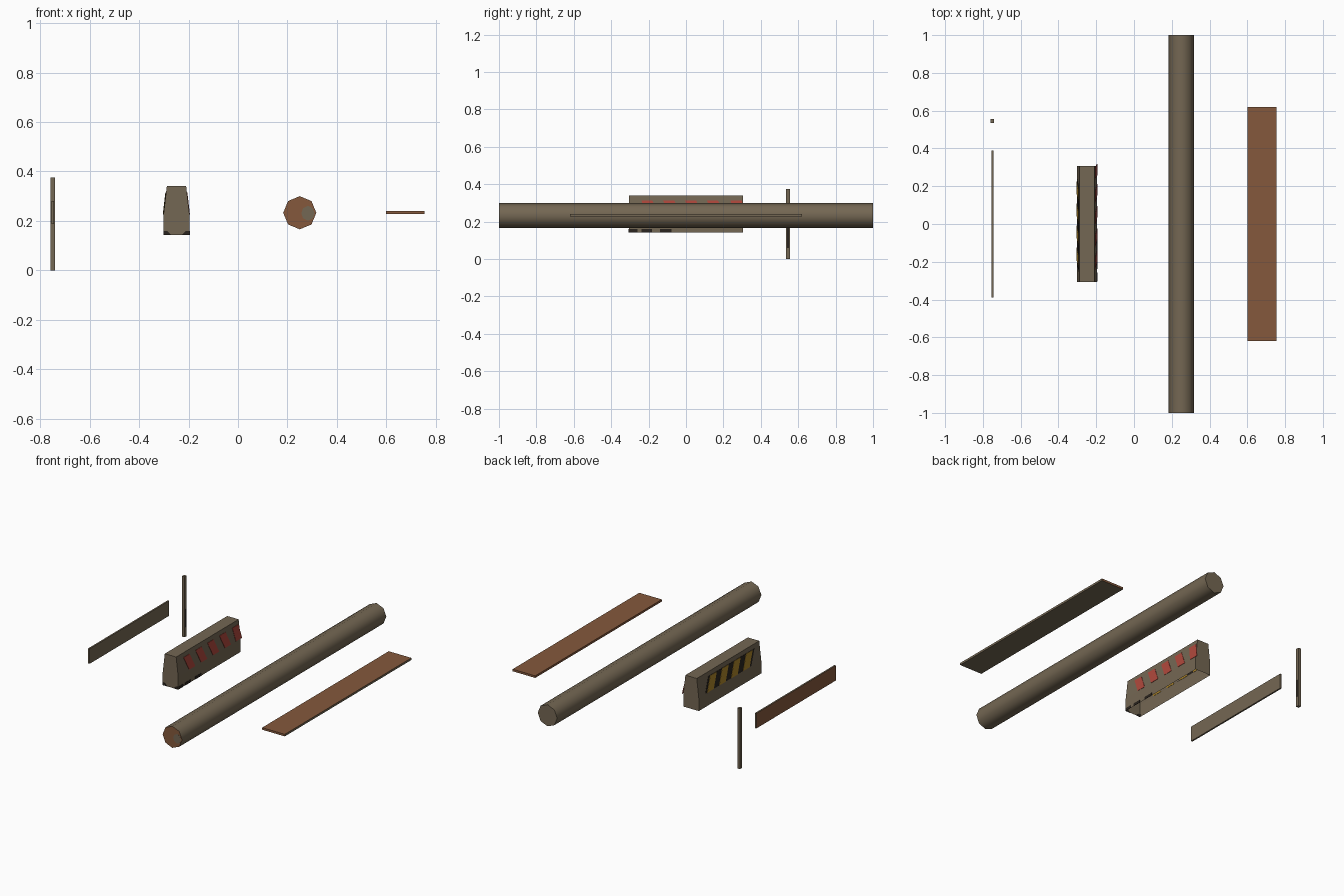
import bpy, bmesh, math
from mathutils import Vector, Matrix

if "Cube" in bpy.data.objects:
    bpy.data.objects.remove(bpy.data.objects["Cube"])


def material(name, r, g, b):
    def lin(c):
        c /= 255
        return c / 12.92 if c < 0.04045 else ((c + 0.055) / 1.055) ** 2.4
    m = bpy.data.materials.new(name)
    m.diffuse_color = (lin(r), lin(g), lin(b), 1)
    m.use_nodes = True
    m.node_tree.nodes["Principled BSDF"].inputs["Base Color"].default_value = m.diffuse_color
    return m


TAN = material("weathered_tan", 116, 103, 83)
RUST = material("rust_brown", 133, 89, 60)
RED = material("faded_red", 176, 72, 60)
YELLOW = material("warning_yellow", 172, 132, 42)
BLACK = material("soot_black", 42, 36, 30)


def finish(name, bm, mats, rule=None):
    """Turn a bmesh into an object; rule(normal) gives the material index."""
    bmesh.ops.recalc_face_normals(bm, faces=bm.faces)
    bm.normal_update()
    if rule:
        for f in bm.faces:
            f.material_index = rule(f.normal)
    me = bpy.data.meshes.new(name)
    bm.to_mesh(me)
    bm.free()
    for m in mats:
        me.materials.append(m)
    ob = bpy.data.objects.new(name, me)
    bpy.context.collection.objects.link(ob)
    return ob


def box(name, lo, hi, mats, rule=None):
    lo, hi = Vector(lo), Vector(hi)
    bm = bmesh.new()
    bmesh.ops.create_cube(bm, size=1, matrix=Matrix.Translation((lo + hi) / 2)
                          @ Matrix.Diagonal((*(hi - lo), 1)))
    return finish(name, bm, mats, rule)


def plate(name, corners, push, mat, inward=0.0):
    """Thin painted plate: corners pushed outwards (and inwards) along push."""
    bm = bmesh.new()
    push = Vector(push)
    a = [bm.verts.new(Vector(c) - push.normalized() * inward) for c in corners]
    b = [bm.verts.new(Vector(c) + push) for c in corners]
    n = len(a)
    bm.faces.new(a)
    bm.faces.new(b)
    for i in range(n):
        bm.faces.new((a[i], a[(i + 1) % n], b[(i + 1) % n], b[i]))
    return finish(name, bm, [mat])


# Upright post with a dark stain
box("post", (-0.759, 0.535, 0), (-0.741, 0.555, 0.375), [TAN])
plate("post_stain", [(-0.741, 0.539, 0.06), (-0.741, 0.551, 0.06),
                     (-0.741, 0.551, 0.17), (-0.741, 0.539, 0.17)], (0.001, 0, 0), BLACK)

# Thin board on edge, rusty on its left side
box("edge_board", (-0.755, -0.39, 0.188), (-0.745, 0.39, 0.281), [TAN, RUST],
    lambda n: 1 if n.x < -0.5 else 0)

# Flat board, rusty on top and ends
box("flat_board", (0.6, -0.62, 0.227), (0.755, 0.62, 0.24), [TAN, RUST],
    lambda n: 0 if n.z < -0.5 or n.x > 0.5 else 1)

# Eight-sided log with a rusty front end
bm = bmesh.new()
bmesh.ops.create_cone(bm, cap_ends=True, segments=8, radius1=0.067, radius2=0.067, depth=2,
                      matrix=Matrix.Translation((0.25, 0, 0.233)) @ Matrix.Rotation(math.pi / 2, 4, 'X'))
log = finish("log", bm, [TAN, RUST], lambda n: 1 if n.y < -0.5 else 0)
bpy.context.view_layer.objects.active = log
log.select_set(True)
bpy.ops.object.shade_smooth_by_angle(angle=math.radians(60))
plate("log_end_patch", [(0.283 + 0.027 * math.cos(k * math.pi / 4), -0.9995,
                         0.231 + 0.03 * math.sin(k * math.pi / 4)) for k in range(8)],
      (0, -0.0008, 0), TAN)

# Hollow barrier block, open underneath
CX, Y, Z0, ZK, Z1, WB, WT = -0.249, 0.306, 0.143, 0.222, 0.341, 0.053, 0.039
profile = [(-WB, Z0), (-WB, ZK), (-WT, Z1), (WT, Z1), (WB, ZK), (WB, Z0)]
bm = bmesh.new()
front = [bm.verts.new((CX + x, -Y, z)) for x, z in profile]
back = [bm.verts.new((CX + x, Y, z)) for x, z in profile]
bm.faces.new(front)
bm.faces.new(back)
for i in range(5):
    bm.faces.new((front[i], front[i + 1], back[i + 1], back[i]))
finish("barrier_block", bm, [TAN])


def side_x(z, s):
    t = max(0, (z - ZK) / (Z1 - ZK))
    return CX + s * (WB + (WT - WB) * t)


def slanted(yc, half, lean, z0, z1, s):
    """Slanted four-cornered patch on the block's sloping side s."""
    return [(side_x(z, s), y, z) for y, z in
            ((yc - half + lean, z0), (yc + half + lean, z0),
             (yc + half - lean, z1), (yc - half - lean, z1))]


# Black and yellow stripes on the left side
plate("stripe_panel", slanted(-0.005, 0.225, 0.022, 0.226, 0.314, -1), (-0.0015, 0, 0), BLACK)
for i in range(4):
    plate(f"yellow_stripe_{i + 1}", slanted(0.172 - 0.117 * i, 0.032, 0.022, 0.2262, 0.3138, -1),
          (-0.003, 0, 0), YELLOW, 0.0015)

# Red slanted marks on the right side
for i in range(5):
    plate(f"red_mark_{i + 1}", slanted(-0.19 + 0.117 * i, 0.03, 0.02 if i < 4 else 0.01,
                                       0.226, 0.314, 1), (0.002, 0, 0), RED)

# Dark scuffs along the bottom edge
for i, (y0, y1) in enumerate(((-0.305, -0.258), (-0.237, -0.183), (-0.14, -0.078))):
    x = CX + WB
    plate(f"side_scuff_{i + 1}", [(x, y0, Z0), (x, y1, Z0), (x, y1, 0.16), (x, y0, 0.16)],
          (0.0015, 0, 0), BLACK)
for s, side in ((-1, "left"), (1, "right")):
    plate(f"corner_scuff_{side}", [(CX + s * x, -Y, z) for x, z in
                                   ((WB, Z0), (WB, 0.16), (0.036, 0.158), (0.022, Z0))],
          (0, -0.0015, 0), BLACK, 0.0015)
